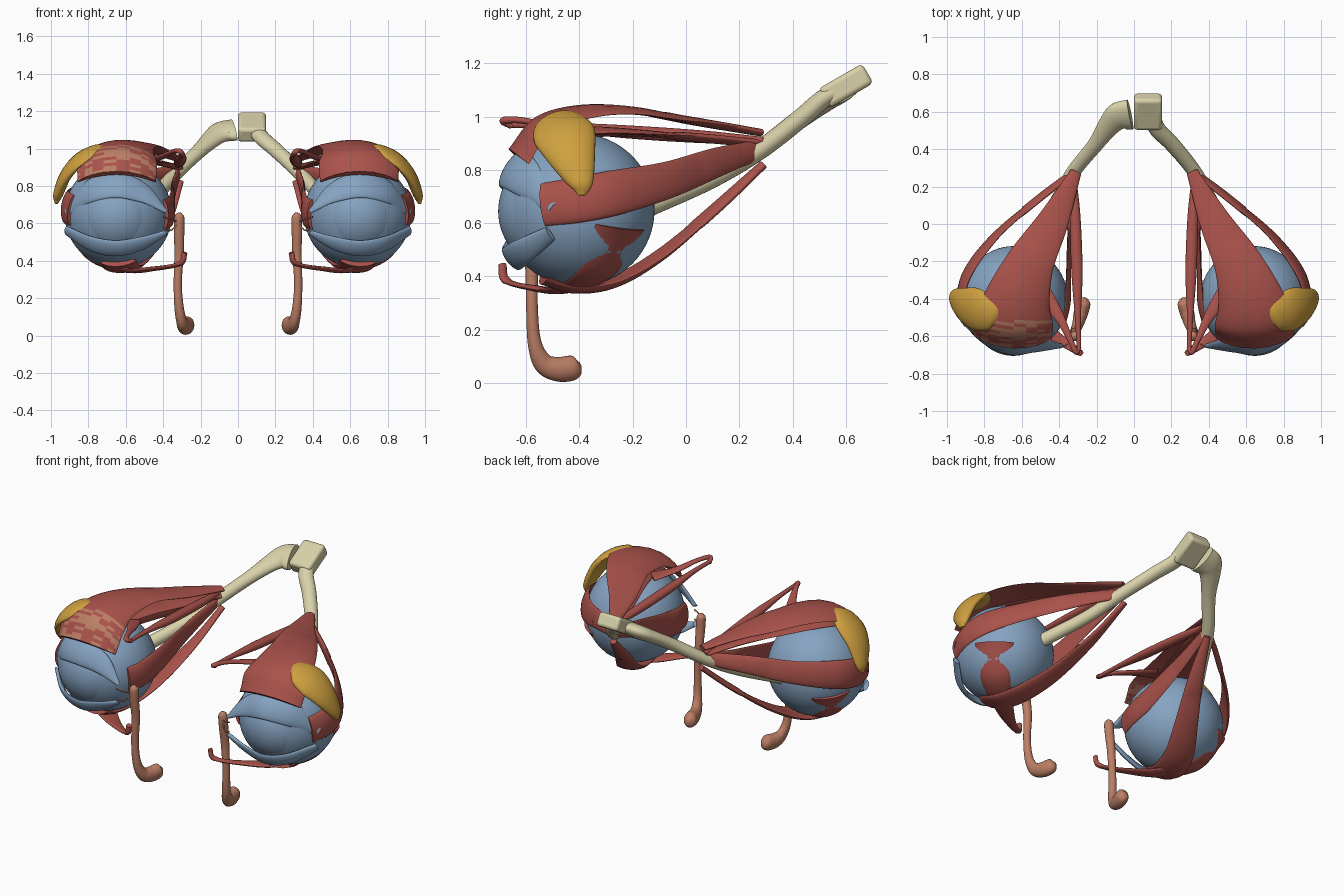
import bpy, bmesh, math, random
from mathutils import Vector

if "Cube" in bpy.data.objects:
    bpy.data.objects.remove(bpy.data.objects["Cube"])

random.seed(4)


def material(name, rgb):
    m = bpy.data.materials.new(name)
    m.diffuse_color = (*rgb, 1)
    m.use_nodes = True
    m.node_tree.nodes["Principled BSDF"].inputs["Base Color"].default_value = m.diffuse_color
    return m


RED = material("muscle", (0.40, 0.085, 0.07))
BLUE = material("eye_blue", (0.24, 0.37, 0.54))
TAN = material("duct_tan", (0.50, 0.21, 0.13))
GOLD = material("gland_gold", (0.62, 0.35, 0.05))
CREAM = material("nerve_cream", (0.69, 0.64, 0.40))
EYE = Vector((0.64, -0.405, 0.65))
R = 0.287


def smooth_path(pts, n=8):
    """Catmull-Rom through points with any number of channels."""
    P = [[2 * a - b for a, b in zip(pts[0], pts[1])], *pts,
         [2 * a - b for a, b in zip(pts[-1], pts[-2])]]
    out = []
    for i in range(1, len(P) - 2):
        for k in range(n):
            t = k / n
            out.append([0.5 * (2 * b + (c - a) * t + (2 * a - 5 * b + 4 * c - d) * t * t
                               + (3 * b - a - 3 * c + d) * t ** 3)
                        for a, b, c, d in zip(*P[i - 1:i + 3])])
    return out + [list(pts[-1])]


def strap(name, pts, mat, sx, thick=None, ref=None, seg=24):
    """Loft an oval section (half width, half thickness) along a path.
    Without ref the strap lies tangent to, and wraps around, the eyeball."""
    rows = smooth_path([p if len(p) == 5 else (*p, thick) for p in pts])
    pos = [Vector(r[:3]) for r in rows]
    bm = bmesh.new()
    rings = []
    for i, r in enumerate(rows):
        p, w, th = pos[i], max(r[3], 0.002), max(r[4], 0.002)
        tan = (pos[min(i + 1, len(pos) - 1)] - pos[max(i - 1, 0)]).normalized()
        rad = Vector(ref) if ref else p - EYE
        side = tan.cross(rad).normalized()
        nor = side.cross(tan).normalized()
        ring = []
        for k in range(seg):
            a = 2 * math.pi * k / seg
            q = p + side * w * math.cos(a)
            if ref:
                q += nor * th * math.sin(a)
            else:
                d = (q - EYE).normalized()
                near = (p - EYE).length < 0.5
                q = EYE + d * (p - EYE).length
                q += (d if near else nor) * th * math.sin(a)
            ring.append(bm.verts.new((q.x * sx, q.y, q.z)))
        rings.append(ring)
    for A, B in zip(rings, rings[1:]):
        for k in range(seg):
            j = (k + 1) % seg
            bm.faces.new((A[k], A[j], B[j], B[k]))
    bm.faces.new(rings[0])
    bm.faces.new(rings[-1])
    return finish(name, bm, mat)


def finish(name, bm, mat):
    bmesh.ops.recalc_face_normals(bm, faces=bm.faces[:])
    me = bpy.data.meshes.new(name)
    bm.to_mesh(me)
    bm.free()
    me.materials.append(mat)
    ob = bpy.data.objects.new(name, me)
    bpy.context.collection.objects.link(ob)
    bpy.ops.object.select_all(action='DESELECT')
    ob.select_set(True)
    bpy.context.view_layer.objects.active = ob
    bpy.ops.object.shade_smooth_by_angle(angle=math.radians(50))
    return ob


def ball(name, centre, r, sx):
    bm = bmesh.new()
    bmesh.ops.create_uvsphere(bm, u_segments=64, v_segments=32, radius=r)
    bmesh.ops.translate(bm, verts=bm.verts, vec=(centre[0] * sx, centre[1], centre[2]))
    finish(name, bm, BLUE)


for sx, tag in ((-1, "_a"), (1, "_b")):
    # eyeball and bulging cornea
    ball("eyeball" + tag, EYE, R, sx)
    ball("cornea" + tag, EYE + Vector((0.005, -0.077, -0.005)), 0.223, sx)
    # eyelids
    strap("upper_eyelid" + tag, [(.39, -.65, .665, .012), (.51, -.655, .765, .062), (.65, -.665, .81, .082),
          (.80, -.61, .775, .075), (.915, -.50, .66, .03)], BLUE, sx, .014)
    strap("lower_eyelid" + tag, [(.39, -.65, .55, .015), (.51, -.655, .495, .042), (.65, -.66, .465, .052),
          (.79, -.62, .49, .05), (.915, -.51, .56, .03)], BLUE, sx, .014)
    # lid lifter and the four straight muscles
    lev = strap("lid_lifter_muscle" + tag, [(.31, .28, .94, .03), (.43, .02, .985, .085), (.55, -.2, 1.025, .135),
                (.62, -.4, 1.03, .20), (.645, -.56, .985, .26), (.65, -.655, .87, .27)], RED, sx, .014)
    strap("superior_rectus" + tag, [(.32, .27, .90, .03), (.43, 0, .925, .06), (.56, -.27, .945, .10),
          (.63, -.45, .945, .13), (.64, -.56, .905, .14)], RED, sx, .015)
    strap("lateral_rectus" + tag, [(.32, .28, .88, .035), (.53, .12, .83, .055), (.74, -.06, .765, .07),
          (.89, -.25, .72, .088), (.93, -.4, .69, .09), (.895, -.54, .67, .085)], RED, sx, .016)
    strap("medial_rectus" + tag, [(.32, .27, .87, .03), (.345, 0, .78, .055), (.35, -.28, .69, .08),
          (.355, -.43, .66, .085), (.385, -.55, .65, .08)], RED, sx, .015)
    strap("inferior_rectus" + tag, [(.31, .29, .82, .02), (.38, .1, .645, .045), (.48, -.1, .475, .07),
          (.57, -.27, .375, .09), (.62, -.42, .352, .10), (.64, -.54, .385, .10)], RED, sx, .016)
    # oblique muscles
    strap("superior_oblique" + tag, [(.33, .29, .91, .016, .014), (.315, .05, .925, .028, .024),
          (.305, -.25, .945, .03, .024), (.30, -.5, .965, .016, .014), (.295, -.66, .97, .012, .012)],
          RED, sx, ref=(0, 0, 1))
    strap("superior_oblique_tendon" + tag, [(.295, -.655, .965, .014, .012), (.31, -.685, .985, .014, .014),
          (.345, -.61, .985, .016, .012), (.41, -.48, .955, .03, .012), (.50, -.37, .93, .06, .010)],
          RED, sx, ref=(0, 0, 1))
    strap("inferior_oblique" + tag, [(.285, -.69, .445, .016), (.31, -.675, .385, .02), (.45, -.58, .358, .035),
          (.60, -.46, .35, .06), (.77, -.33, .41, .095), (.865, -.235, .58, .125)], RED, sx, .014)
    # tear gland
    strap("tear_gland" + tag, [(.715, -.51, .995, .03, .008), (.76, -.49, .99, .088, .026),
          (.85, -.46, .945, .122, .03), (.92, -.43, .86, .095, .032), (.962, -.395, .755, .05, .026),
          (.972, -.39, .705, .015, .008)], GOLD, sx)
    # tear sac, duct and the two thin canals from the lids
    strap("tear_duct" + tag, [(.31, -.60, .658, .008, .008), (.313, -.60, .635, .026, .026),
          (.315, -.595, .56, .026, .028), (.315, -.58, .44, .024, .025), (.322, -.578, .28, .022, .022),
          (.315, -.568, .15, .026, .025), (.30, -.535, .075, .038, .03), (.285, -.48, .052, .046, .038),
          (.268, -.42, .058, .045, .036), (.26, -.397, .065, .014, .012)], TAN, sx, ref=(1, 0, 0))
    for z in (.575, .635):
        strap("tear_canal" + tag, [(.40, -.66, z, .005, .005), (.36, -.645, z - .012, .004, .004),
              (.315, -.605, .605, .005, .005)], TAN, sx, ref=(0, 0, 1), seg=8)
    # optic nerve
    nerve = [(.57, -.15, .66, .04, .04), (.43, .09, .765, .037, .037), (.33, .27, .87, .038, .036),
             (.21, .42, .985, .042, .036)]
    if sx < 0:
        nerve += [(.13, .53, 1.06, .062, .038), (.08, .575, 1.09, .082, .042), (.02, .585, 1.10, .09, .042)]
    else:
        nerve += [(.13, .50, 1.055, .045, .035), (.10, .56, 1.095, .045, .035)]
    strap("optic_nerve" + tag, nerve, CREAM, sx, ref=(0, -.5, .866))

    # worn tan streaks on one lid lifter
    if sx < 0:
        lev.data.materials.append(TAN)
        for f in lev.data.polygons:
            if f.center.y < -.52 and random.random() < .5:
                f.material_index = 1

# rounded slab where the nerves cross
bpy.ops.mesh.primitive_cube_add(size=1, location=(.075, .6, 1.115), rotation=(math.radians(30), 0, 0))
slab = bpy.context.object
slab.name = "nerve_crossing"
slab.scale = (.15, .19, .085)
bpy.ops.object.transform_apply(location=False, rotation=False, scale=True)
bev = slab.modifiers.new("round", 'BEVEL')
bev.width, bev.segments = .018, 3
slab.data.materials.append(CREAM)
bpy.ops.object.shade_smooth_by_angle(angle=math.radians(50))
